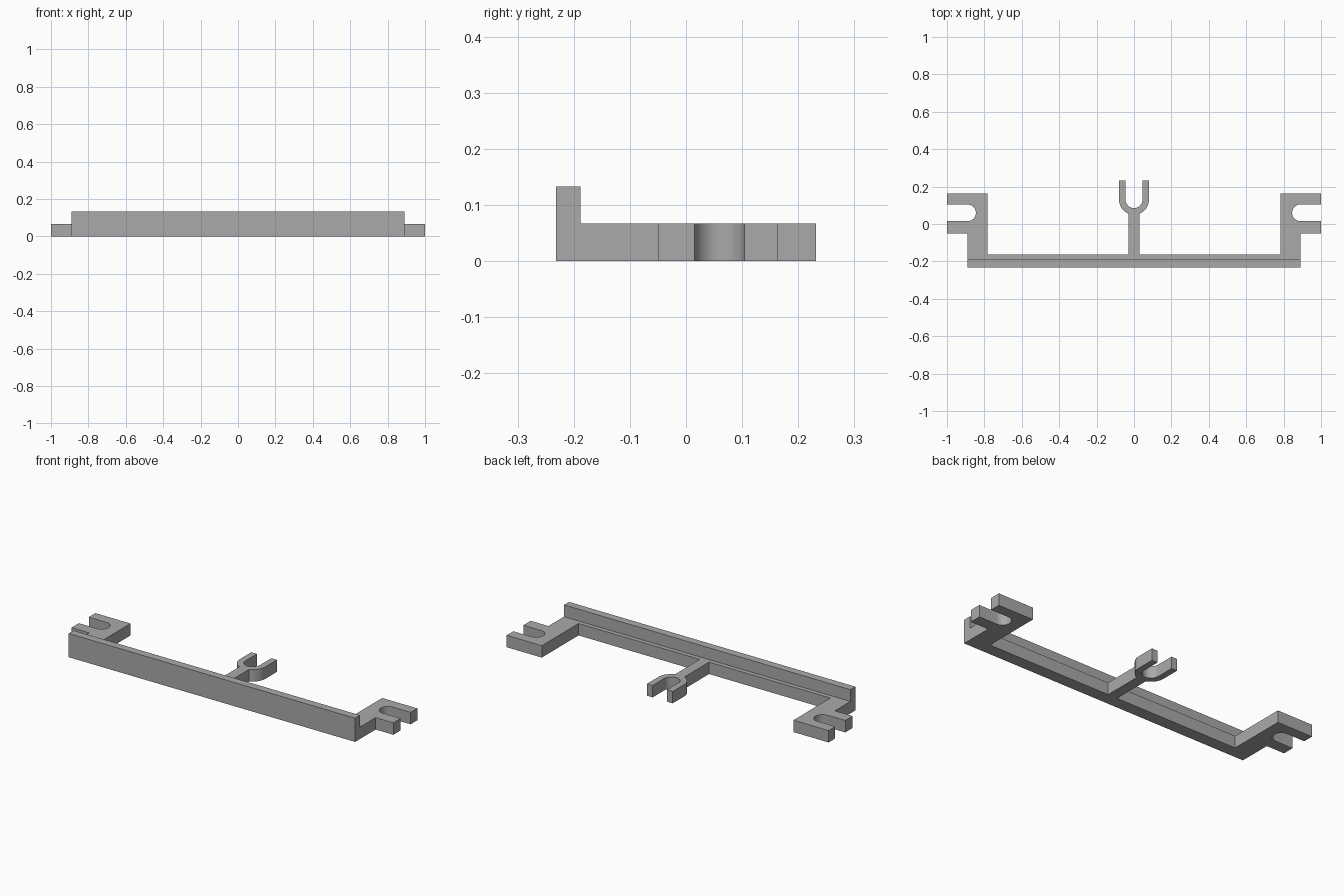
import bpy, bmesh
from math import radians, cos, sin, acos, degrees
from mathutils import Vector

cube = bpy.data.objects.get("Cube")
if cube:
    bpy.data.objects.remove(cube)

# Main dimensions
FRONT, BACK = -0.232, 0.232
WALL_BACK, LEDGE_BACK = -0.188, -0.163
PLATE, HEIGHT = 0.067, 0.133
ARM_IN, ARM_OUT = 0.782, 0.89
TAB_FRONT, TAB_BACK = -0.05, 0.163
SLOT_Y, SLOT_R = 0.0595, 0.0445
STEM, FORK_Y, FORK_IN, FORK_OUT = 0.029, 0.13, 0.045, 0.08


def arc(cx, cy, r, start, end, steps):
    """Points along an arc, angles in degrees."""
    angles = [radians(start + (end - start) * i / steps) for i in range(steps + 1)]
    return [(cx + r * cos(a), cy + r * sin(a)) for a in angles]


# Left half of the plan outline, from the front middle round to the fork
half = [(ARM_OUT, FRONT), (ARM_OUT, TAB_FRONT), (1, TAB_FRONT), (1, SLOT_Y - SLOT_R)]
half += arc(ARM_OUT, SLOT_Y, SLOT_R, 270, 90, 24)
half += [(1, SLOT_Y + SLOT_R), (1, TAB_BACK), (ARM_IN, TAB_BACK),
         (ARM_IN, LEDGE_BACK), (STEM, LEDGE_BACK)]
half += arc(0, FORK_Y, FORK_OUT, -degrees(acos(STEM / FORK_OUT)), 0, 12)
half += [(FORK_OUT, BACK), (FORK_IN, BACK)]
half += arc(0, FORK_Y, FORK_IN, 0, -90, 14)
outline = half + [(-x, y) for x, y in reversed(half[:-1])]

# Flat plate with tabs, ledge and fork
bm = bmesh.new()
base = bm.faces.new([bm.verts.new((x, y, 0)) for x, y in outline])
top = bmesh.ops.extrude_face_region(bm, geom=[base], use_keep_orig=True)["geom"]
bmesh.ops.translate(bm, vec=(0, 0, PLATE),
                    verts=[g for g in top if isinstance(g, bmesh.types.BMVert)])

# Front wall raised from the front strip of the plate
bmesh.ops.bisect_plane(bm, geom=bm.verts[:] + bm.edges[:] + bm.faces[:],
                       plane_co=(0, WALL_BACK, 0), plane_no=(0, 1, 0))
bmesh.ops.recalc_face_normals(bm, faces=bm.faces[:])
strip = [f for f in bm.faces if f.normal.z > 0.9
         and all(v.co.y < WALL_BACK + 0.001 for v in f.verts)]
raised = bmesh.ops.extrude_face_region(bm, geom=strip)["geom"]
bmesh.ops.translate(bm, vec=(0, 0, HEIGHT - PLATE),
                    verts=[g for g in raised if isinstance(g, bmesh.types.BMVert)])

# Merge coplanar pieces into clean faces
bmesh.ops.dissolve_limit(bm, angle_limit=radians(0.5), verts=bm.verts[:], edges=bm.edges[:])
bmesh.ops.recalc_face_normals(bm, faces=bm.faces[:])

mesh = bpy.data.meshes.new("mounting_bracket")
bm.to_mesh(mesh)
bm.free()
bracket = bpy.data.objects.new("mounting_bracket", mesh)
bpy.context.collection.objects.link(bracket)

# Plain grey material
grey = bpy.data.materials.new("plain_grey")
grey.use_nodes = True
colour = (0.4, 0.4, 0.4, 1)
grey.diffuse_color = colour
grey.node_tree.nodes["Principled BSDF"].inputs["Base Color"].default_value = colour
mesh.materials.append(grey)

# Smooth slots and fork, sharp corners
bpy.ops.object.select_all(action="DESELECT")
bracket.select_set(True)
bpy.context.view_layer.objects.active = bracket
bpy.ops.object.shade_smooth_by_angle(angle=radians(30))
